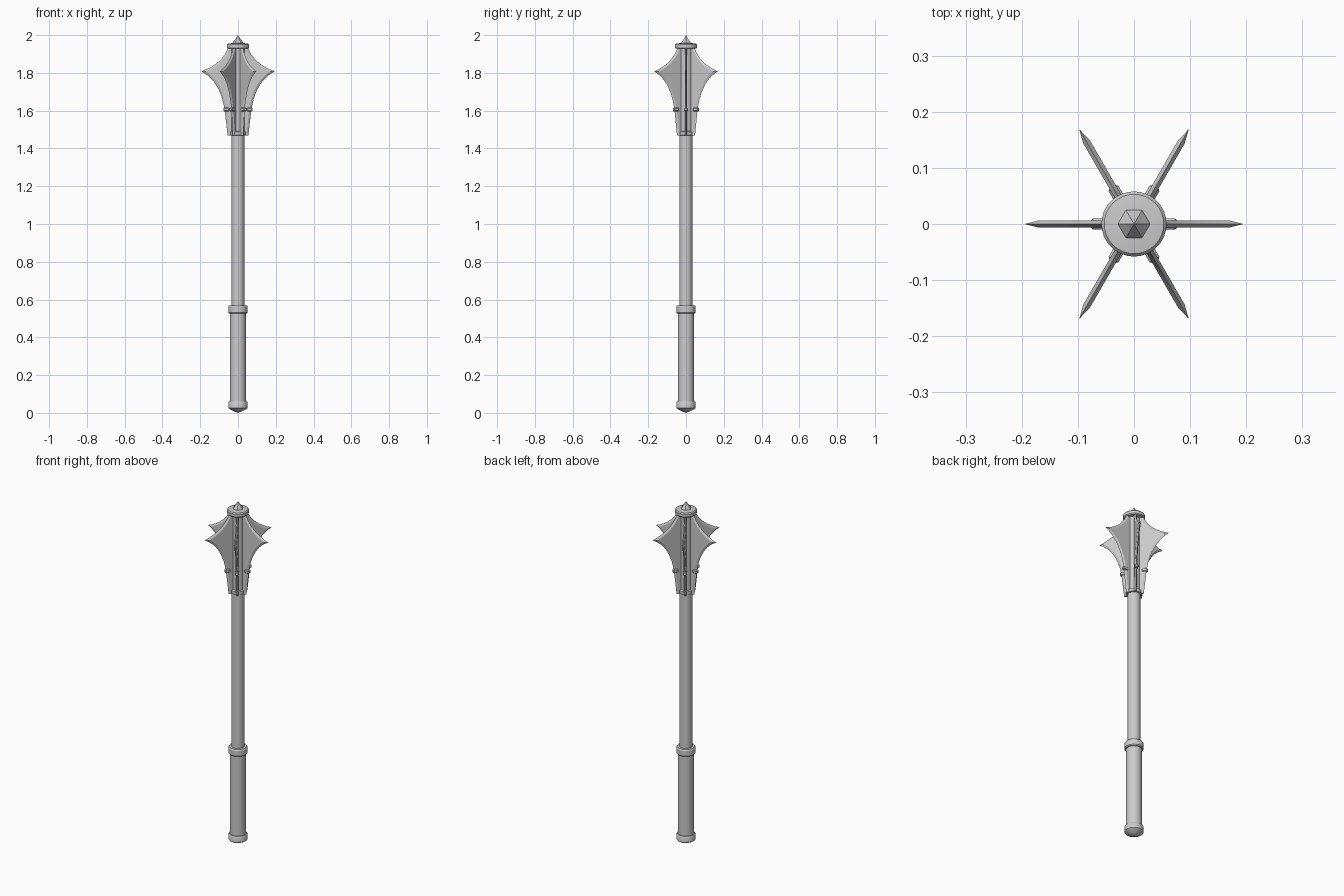
import bpy, bmesh, math
from mathutils import Matrix

if "Cube" in bpy.data.objects:
    bpy.data.objects.remove(bpy.data.objects["Cube"])


def finish(name, bm, smooth=True):
    bmesh.ops.recalc_face_normals(bm, faces=bm.faces)
    me = bpy.data.meshes.new(name)
    bm.to_mesh(me)
    bm.free()
    ob = bpy.data.objects.new(name, me)
    bpy.context.collection.objects.link(ob)
    if smooth:
        bpy.ops.object.select_all(action='DESELECT')
        bpy.context.view_layer.objects.active = ob
        ob.select_set(True)
        bpy.ops.object.shade_smooth_by_angle(angle=math.radians(30))
    return ob


def lathe(name, profile, n=32, smooth=True):
    """Revolve (radius, z) points around z, closing both ends."""
    bm = bmesh.new()
    rings = []
    for r, z in profile:
        if r == 0:
            rings.append([bm.verts.new((0, 0, z))] * n)
        else:
            rings.append([bm.verts.new((r * math.cos(i * math.tau / n),
                                        r * math.sin(i * math.tau / n), z)) for i in range(n)])
    for a, b in zip(rings, rings[1:]):
        for i in range(n):
            j = (i + 1) % n
            bm.faces.new(list(dict.fromkeys([a[i], a[j], b[j], b[i]])))
    for ring, (r, z) in ((rings[0], profile[0]), (rings[-1], profile[-1])):
        if r:
            bm.faces.new(ring)
    return finish(name, bm, smooth)


def bezier(a, c, b, n):
    return [tuple((1 - t) ** 2 * p + 2 * t * (1 - t) * q + t * t * s
                  for p, q, s in zip(a, c, b)) for t in (i / n for i in range(n + 1))]


# handle: shaft, grip, collars and pommel
lathe("shaft", [(0.034, 0.5), (0.034, 1.94)])
lathe("grip", [(0.0425, 0.04), (0.0425, 0.54)])
lathe("grip_collar", [(0.042, 0.526), (0.047, 0.527), (0.051, 0.532), (0.051, 0.562),
                      (0.047, 0.568), (0.034, 0.568)])
lathe("pommel", [(0, 0.0), (0.022, 0.009), (0.045, 0.021), (0.051, 0.026), (0.051, 0.053),
                 (0.047, 0.06), (0.042, 0.06)])

# head core: lower ring, top cap and six-sided spike
lathe("head_ring", [(0.034, 1.468), (0.041, 1.47), (0.041, 1.488), (0.034, 1.492)])
lathe("top_cap", [(0.034, 1.928), (0.053, 1.928), (0.058, 1.933), (0.058, 1.949),
                  (0.053, 1.955), (0.03, 1.958)])
lathe("top_spike", [(0.031, 1.953), (0.027, 1.962), (0.012, 1.981), (0, 2.0)], 6, False)

# flange outline from bottom to top, with an inward offset for the sharpened edge
tip = (0.195, 1.808)
outer = [(0.055, 1.468), (0.062, 1.53)]
outer += bezier((0.070, 1.60), (0.093, 1.758), tip, 10)
outer += bezier(tip, (0.083, 1.848), (0.052, 1.935), 8)[1:]


def inset(pts, d):
    result = []
    for i, p in enumerate(pts):
        normals = []
        for a, b in ((i - 1, i), (i, i + 1)):
            if a >= 0 and b < len(pts):
                dx, dz = pts[b][0] - pts[a][0], pts[b][1] - pts[a][1]
                length = math.hypot(dx, dz)
                normals.append((-dz / length, dx / length))
        nx = sum(v[0] for v in normals) / len(normals)
        nz = sum(v[1] for v in normals) / len(normals)
        k = d / (nx * nx + nz * nz)
        result.append((p[0] + nx * k, p[1] + nz * k))
    return result


inner = inset(outer, 0.011)
inner[0] = (inner[0][0], outer[0][1])
inner[-1] = (inner[-1][0], outer[-1][1])
half = 0.0065


def flange(index, turn):
    bm = bmesh.new()
    rows = []
    for (ro, zo), (ri, zi) in zip(outer, inner):
        rows.append([bm.verts.new(v) for v in ((0.02, -half, zi), (ri, -half, zi), (ro, 0, zo),
                                               (ri, half, zi), (0.02, half, zi))])
    for a, b in zip(rows, rows[1:]):
        for i in range(5):
            j = (i + 1) % 5
            bm.faces.new((a[i], a[j], b[j], b[i]))
    bm.faces.new(rows[0])
    bm.faces.new(rows[-1])
    bm.transform(turn)
    finish(f"flange_{index}", bm)


def lug(index, turn):
    bm = bmesh.new()
    bmesh.ops.create_cube(bm, size=1, matrix=Matrix.Translation((0.062, 0, 1.606))
                          @ Matrix.Diagonal((0.030, 0.020, 0.020, 1)))
    bmesh.ops.bevel(bm, geom=bm.edges[:], offset=0.004, segments=1, affect='EDGES')
    bm.transform(turn)
    finish(f"flange_lug_{index}", bm, False)


# six flanges with small lugs, spaced evenly
for k in range(6):
    rotation = Matrix.Rotation(k * math.tau / 6, 4, 'Z')
    flange(k + 1, rotation)
    lug(k + 1, rotation)
